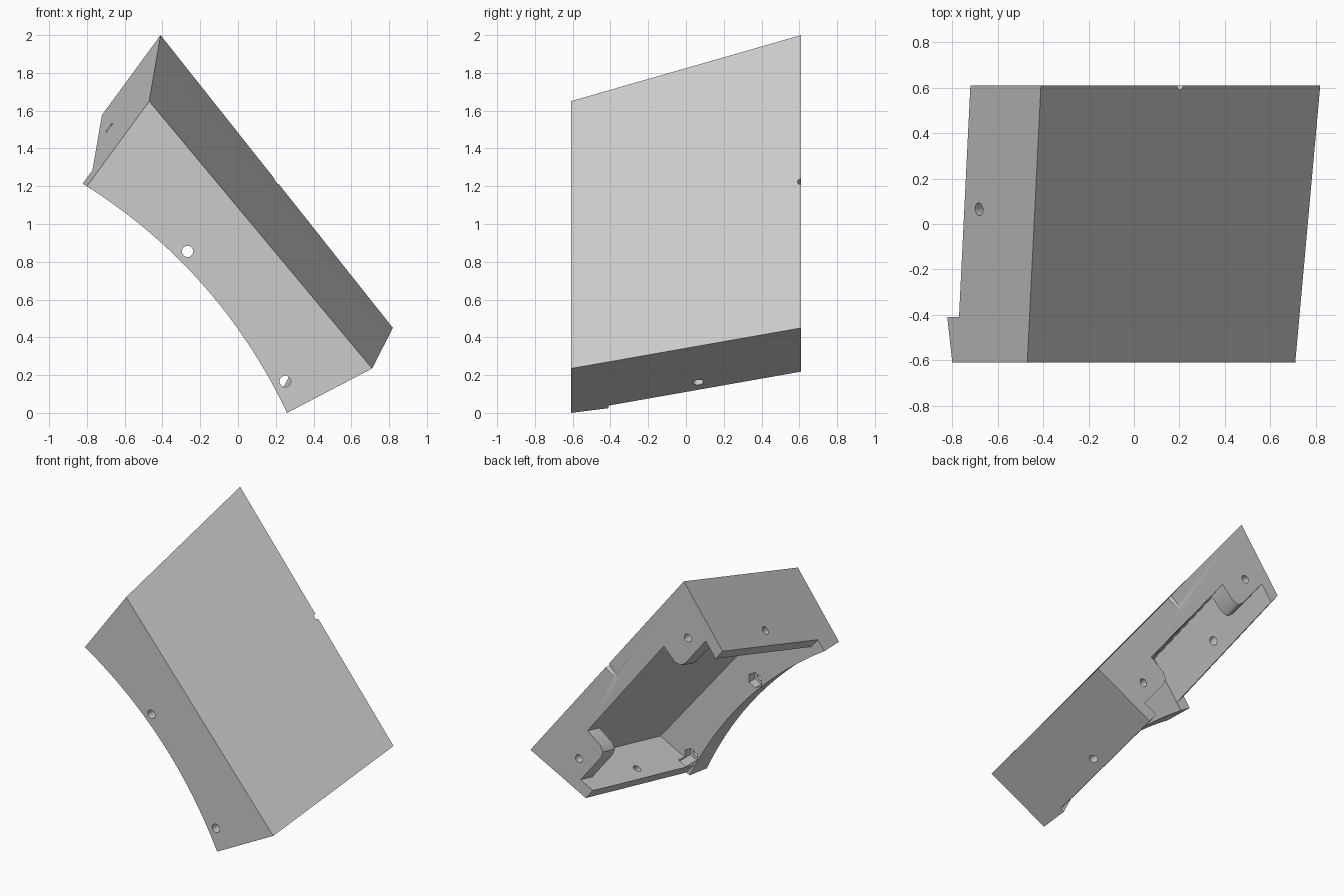
import bpy, bmesh
from mathutils import Vector as V

if "Cube" in bpy.data.objects:
    bpy.data.objects.remove(bpy.data.objects["Cube"])

Y0, YM, Y1 = -0.61, -0.41, 0.61          # front, back of front plate, rear
LU = V((-0.33, 0, -0.45)).normalized()   # depth direction of upper side
RU = V((-0.45, 0, -0.235)).normalized()  # depth direction of lower side


def edge(y):
    """Outer corners of the block at a given y, plus the direction between them."""
    k = (y - Y0) / (Y1 - Y0)
    a = V((-0.47, Y0, 1.65)).lerp(V((-0.41, Y1, 2.0)), k)
    b = V((0.71, Y0, 0.235)).lerp(V((0.82, Y1, 0.45)), k)
    return a, b, (b - a).normalized()


def left(y, d, t=0):
    a, _, u = edge(y)
    return a + LU * d + u * t


def right(y, d, t=0):
    _, b, u = edge(y)
    return b + RU * d - u * t


def loft(name, ring0, ring1):
    bm = bmesh.new()
    r0 = [bm.verts.new(p) for p in ring0]
    r1 = [bm.verts.new(p) for p in ring1]
    n = len(r0)
    bm.faces.new(r0)
    bm.faces.new(r1[::-1])
    for i in range(n):
        bm.faces.new((r0[i], r1[i], r1[(i + 1) % n], r0[(i + 1) % n]))
    bmesh.ops.recalc_face_normals(bm, faces=bm.faces)
    me = bpy.data.meshes.new(name)
    bm.to_mesh(me)
    bm.free()
    ob = bpy.data.objects.new(name, me)
    bpy.context.collection.objects.link(ob)
    return ob


def rod(name, p0, p1, r, n=24):
    p0, p1 = V(p0), V(p1)
    bpy.ops.mesh.primitive_cylinder_add(vertices=n, radius=r, depth=(p1 - p0).length,
                                        location=(p0 + p1) / 2)
    ob = bpy.context.object
    ob.name = name
    ob.rotation_euler = (p1 - p0).to_track_quat('Z', 'Y').to_euler()
    return ob


def combine(target, tool, op):
    m = target.modifiers.new(tool.name, 'BOOLEAN')
    m.operation, m.solver, m.object = op, 'EXACT', tool
    tool.hide_render = True
    bpy.context.view_layer.objects.active = target
    bpy.ops.object.modifier_apply(modifier=m.name)
    bpy.data.objects.remove(tool)


# Front plate with arched lower edge
def plate_ring(y, dl, dr, sag=0.115, n=32):
    c, d = right(y, dr), left(y, dl)
    up = V((0.75, 0, 0.66)).normalized()
    arc = [c.lerp(d, i / n) + up * (4 * sag * (i / n) * (1 - i / n)) for i in range(n + 1)]
    return [left(y, 0), right(y, 0)] + arc


block = loft("hollow_block", plate_ring(Y0, 0.558, 0.508), plate_ring(YM, 0.612, 0.53))

# Main body behind the plate
body = loft("body", *[[left(y, 0), right(y, 0), right(y, 0.5), left(y, 0.525)] for y in (YM, Y1)])
combine(block, body, 'UNION')

# Pocket between the walls
pocket = loft("pocket", *[[left(y, 0.2, 0.09), right(y, 0.2, 0.09),
                           right(y, 0.72, 0.09), left(y, 0.72, 0.09)] for y in (YM - 0.002, 0.49)])
combine(block, pocket, 'DIFFERENCE')

# Opening in the rear wall, leaving two bosses
prof = [(0.7, 0.09), (0.39, 0.09), (0.39, 0.35), (0.375, 0.40), (0.33, 0.43), (0.2, 0.45)]
opening = loft("opening", *[[left(y, d, t) for d, t in prof] +
                            [right(y, d, t) for d, t in prof[::-1]] for y in (0.47, 0.66)])
combine(block, opening, 'DIFFERENCE')

# Front bolt holes with hexagonal nut recesses
for x, z in ((-0.267, 0.855), (0.25, 0.167)):
    combine(block, rod("hole", (x, -0.7, z), (x, -0.38, z), 0.03), 'DIFFERENCE')
    combine(block, rod("nut", (x, -0.48, z), (x, -0.34, z), 0.056, 6), 'DIFFERENCE')

# Side and boss holes
u = edge(0.065)[2]
for side, s in ((left, 1), (right, -1)):
    p = side(0.065, 0.415)
    combine(block, rod("side_hole", p - u * 0.1 * s, p + u * 0.16 * s, 0.028), 'DIFFERENCE')
    q = side(Y1, 0.285, 0.22)
    combine(block, rod("boss_hole", q - V((0, 0.17, 0)), q + V((0, 0.1, 0)), 0.028), 'DIFFERENCE')

# Small half-round groove in the rear outer edge
a, b, u = edge(Y1)
mid, n = (a + b) / 2, (b - a).cross(V((0.085, 1.22, 0.28))).normalized()
n = n if n.z < 0 else -n
combine(block, rod("groove", mid - n * 0.05, mid + n * 0.17, 0.02), 'DIFFERENCE')

bpy.ops.object.select_all(action='DESELECT')
block.select_set(True)
bpy.context.view_layer.objects.active = block
bpy.ops.object.shade_smooth_by_angle()
